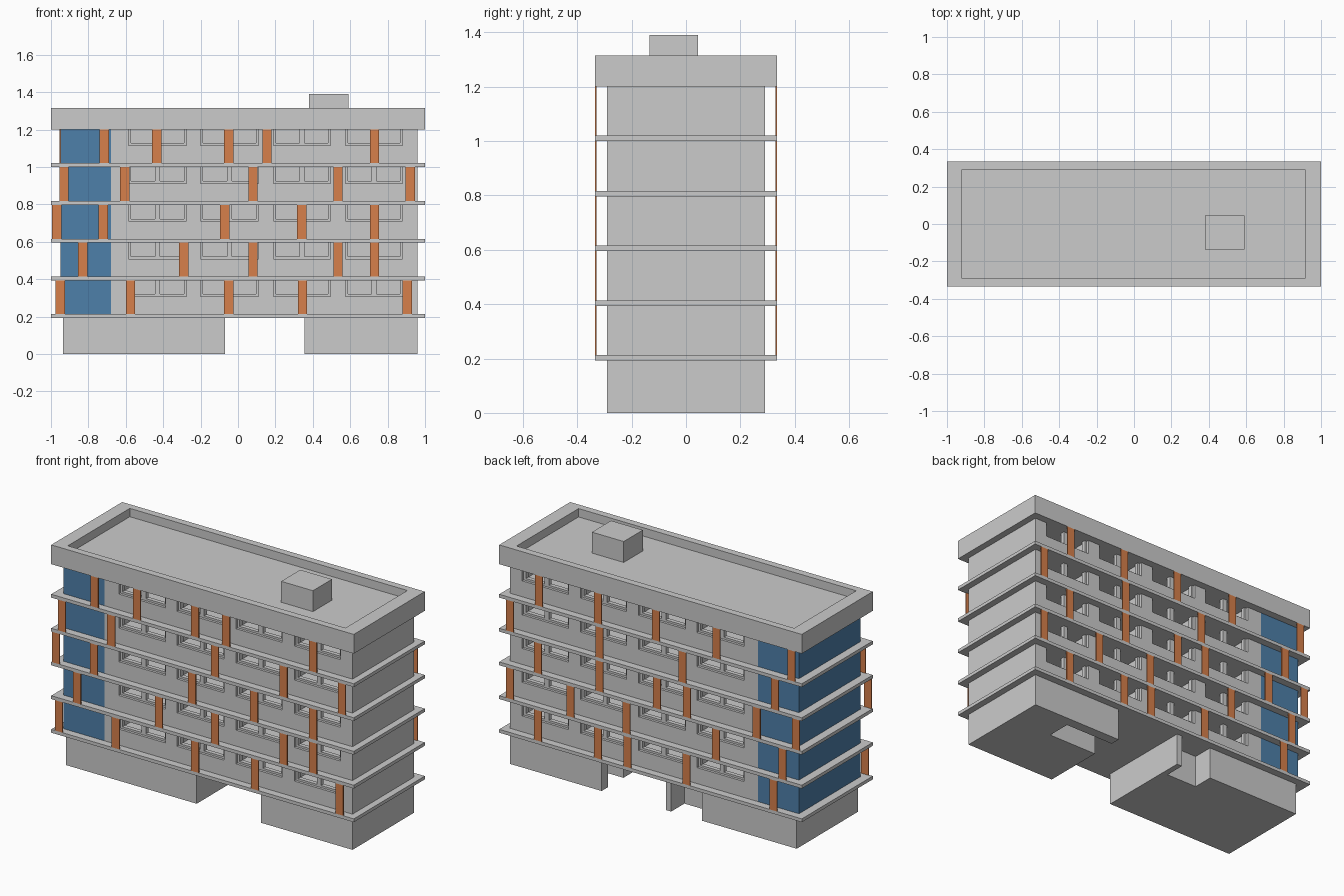
import bpy, bmesh

if "Cube" in bpy.data.objects:
    bpy.data.objects.remove(bpy.data.objects["Cube"])


def material(name, rgb):
    m = bpy.data.materials.new(name)
    m.diffuse_color = (*rgb, 1)
    m.use_nodes = True
    m.node_tree.nodes["Principled BSDF"].inputs["Base Color"].default_value = m.diffuse_color
    return m


def finish(name, bm, mat=None):
    bmesh.ops.recalc_face_normals(bm, faces=bm.faces)
    me = bpy.data.meshes.new(name)
    bm.to_mesh(me)
    bm.free()
    ob = bpy.data.objects.new(name, me)
    bpy.context.collection.objects.link(ob)
    if mat:
        me.materials.append(mat)
    return ob


def add_box(bm, x0, x1, y0, y1, z0, z1):
    vs = bmesh.ops.create_cube(bm, size=1)["verts"]
    for v in vs:
        v.co = (x1 if v.co.x > 0 else x0,
                y1 if v.co.y > 0 else y0,
                z1 if v.co.z > 0 else z0)


def boxes(name, dims, mat=None):
    bm = bmesh.new()
    for d in dims:
        add_box(bm, *d)
    return finish(name, bm, mat)


def prism(name, outline, z0, z1):
    bm = bmesh.new()
    f = bm.faces.new([bm.verts.new((x, y, z0)) for x, y in outline])
    ext = bmesh.ops.extrude_face_region(bm, geom=[f])
    for v in ext["geom"]:
        if isinstance(v, bmesh.types.BMVert):
            v.co.z = z1
    return finish(name, bm)


def both_sides(dims):
    return dims + [(a, b, -d, -c, e, f) for a, b, c, d, e, f in dims]


orange = material("orange_panel", (0.68, 0.216, 0.07))
blue = material("blue_glass", (0.076, 0.214, 0.40))

W, D = 1.0, 0.335            # slab half sizes
BX0, BX1, BY = -0.95, 0.96, 0.29
GX = -0.68                   # glass / wall boundary
floors = [0.213, 0.414, 0.616, 0.817, 1.02]
ceilings = [0.394, 0.597, 0.797, 1.0, 1.2]
windows = [(-0.585, -0.275), (-0.2, 0.11), (0.19, 0.495), (0.575, 0.88)]
BACK = 0.17                  # depth line of window recesses

# ground floor blocks with rear notches
prism("ground_block_left", [(-0.935, -BY), (-0.07, -BY), (-0.07, BY), (-0.105, BY),
                            (-0.105, 0.165), (-0.31, 0.165), (-0.31, BY), (-0.935, BY)], 0, 0.2)
prism("ground_block_right", [(0.355, -BY), (BX1, -BY), (BX1, BY), (0.355, BY),
                             (0.355, 0.23), (0.68, 0.23), (0.68, 0.084), (0.355, 0.084)], 0, 0.2)

# floor slabs
for i, z in enumerate(floors):
    boxes(f"floor_slab_{i + 1}", [(-W, W, -D, D, z - 0.02, z)])

# storeys: core, sills, piers, window frames and corner glazing
for i, (z0, z1) in enumerate(zip(floors, ceilings)):
    sill = z0 + 0.095
    wall = [(GX, BX1, BACK, BY, z0, sill)]
    edges = [GX] + [e for w in windows for e in w] + [BX1]
    for a, b in zip(edges[::2], edges[1::2]):
        wall.append((a, b, BACK, BY, sill, z1))
    boxes(f"storey_walls_{i + 1}", [(GX, BX1, -BACK, BACK, z0, z1)] + both_sides(wall))
    frame = []
    for a, b in windows:
        m = (a + b) / 2
        y0, y1 = BY - 0.04, BY - 0.015
        for c, d in ((a, a + 0.014), (m - 0.014, m + 0.014), (b - 0.014, b)):
            frame.append((c, d, y0, y1, sill, z1))
        frame.append((a, b, y0, y1, sill, sill + 0.012))
    boxes(f"window_frames_{i + 1}", both_sides(frame))
    boxes(f"corner_glazing_{i + 1}", [(BX0, GX, -BY, BY, z0, z1)], blue)

# orange vertical panels on the slab edges, by floor
front = [(-0.95, -0.575, -0.05, 0.345, 0.905),
         (-0.83, -0.29, 0.08, 0.535, 0.73),
         (-0.97, -0.72, -0.07, 0.34, 0.73),
         (-0.93, -0.605, 0.08, 0.535, 0.92),
         (-0.715, -0.435, -0.05, 0.155, 0.73)]
rear = [(0.745, 0.35, 0.155, -0.235, -0.81),
        (0.93, 0.53, 0.16, -0.43, -0.87),
        (0.745, 0.34, -0.04, -0.24, -0.7, -0.96),
        (0.93, 0.34, -0.21, -0.82),
        (0.74, 0.35, -0.035, -0.435, -0.93)]
for i, (z0, z1) in enumerate(zip(floors, ceilings)):
    for side, xs, y0, y1 in (("front", front[i], -D, -D + 0.006),
                             ("rear", rear[i], D - 0.006, D)):
        boxes(f"{side}_panels_{i + 1}",
              [(x - 0.025, x + 0.025, y0, y1, z0, z1) for x in xs], orange)

# roof block with a sunken deck
bm = bmesh.new()
add_box(bm, -W, W, -D, D, 1.2, 1.315)
bm.normal_update()
top = max(bm.faces, key=lambda f: f.calc_center_median().z)
bmesh.ops.inset_region(bm, faces=[top], thickness=0.06)
for v in top.verts:
    v.co.x = 0.915 if v.co.x > 0 else -0.92
deck = bmesh.ops.extrude_discrete_faces(bm, faces=[top])["faces"][0]
for v in deck.verts:
    v.co.z = 1.265
finish("roof_parapet", bm)

# rooftop plant room
boxes("plant_room", [(0.38, 0.59, -0.135, 0.045, 1.265, 1.39)])
